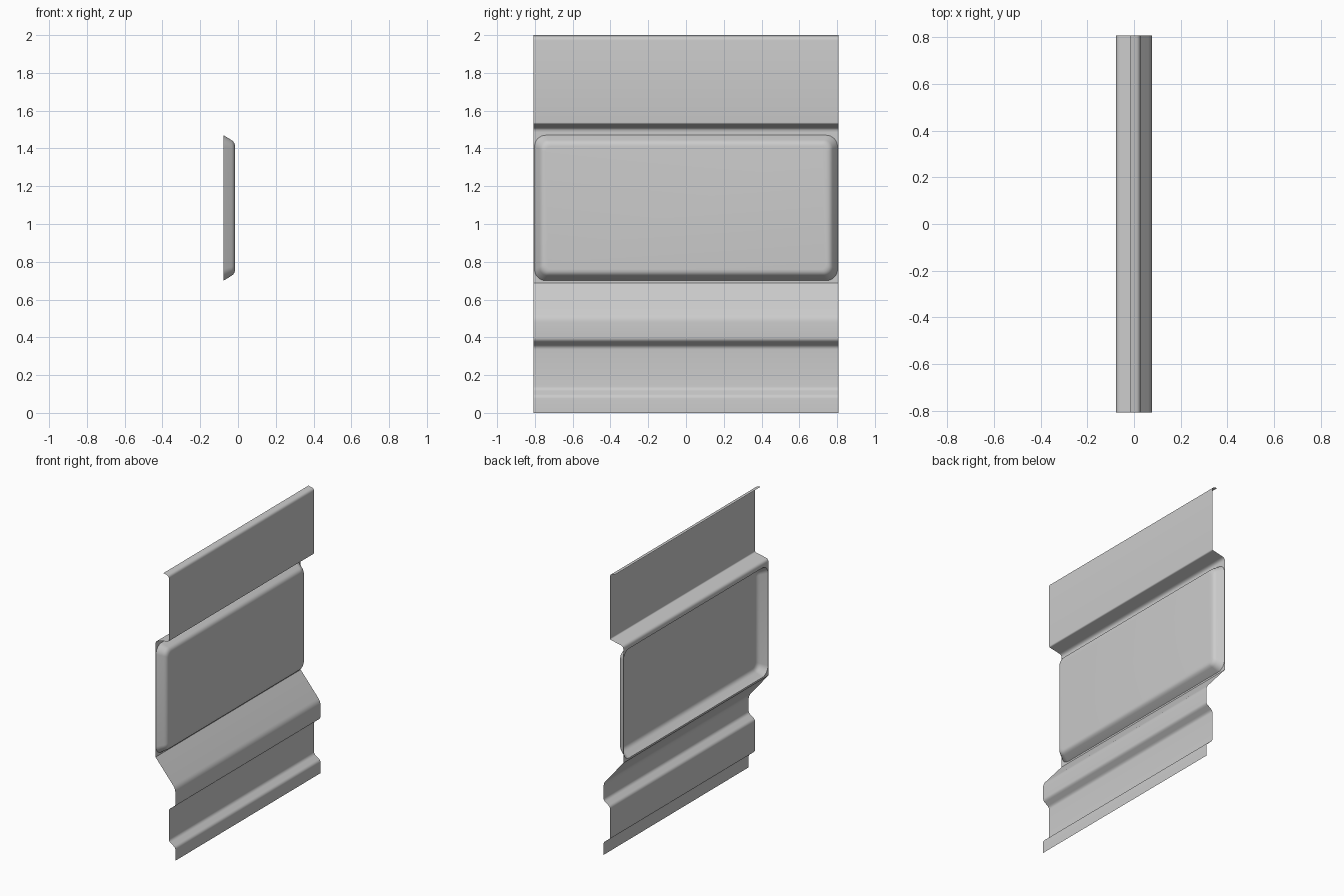
import bpy, bmesh, math
from mathutils import Vector

if "Cube" in bpy.data.objects:
    bpy.data.objects.remove(bpy.data.objects["Cube"])

HALF_Y = 0.807
BACK = -0.077      # plane of the panel rim
FRONT = 0.077      # foremost plane
MID = 0.027        # plane of the upper and lower fascia


def fillet(points, steps=4):
    """Round an (x, z, radius) polyline into a list of (x, z)."""
    out = []
    for i, (x, z, r) in enumerate(points):
        p = Vector((x, z))
        if r == 0:
            out.append(p)
            continue
        a = p + (Vector(points[i - 1][:2]) - p).normalized() * r
        b = p + (Vector(points[i + 1][:2]) - p).normalized() * r
        for k in range(steps + 1):
            t = k / steps
            out.append(a * (1 - t) ** 2 + p * 2 * t * (1 - t) + b * t * t)
    return out


def finish(bm, name):
    bmesh.ops.remove_doubles(bm, verts=bm.verts, dist=1e-5)
    me = bpy.data.meshes.new(name)
    bm.to_mesh(me)
    bm.free()
    ob = bpy.data.objects.new(name, me)
    bpy.context.collection.objects.link(ob)
    bpy.ops.object.select_all(action='DESELECT')
    ob.select_set(True)
    bpy.context.view_layer.objects.active = ob
    bpy.ops.object.shade_smooth_by_angle(angle=math.radians(25))
    return ob


def extruded_sheet(name, points):
    """Single-skin sheet: profile (top to bottom) swept along y."""
    bm = bmesh.new()
    rows = [[bm.verts.new((p.x, y, p.y)) for y in (-HALF_Y, HALF_Y)]
            for p in fillet(points)]
    for a, b in zip(rows, rows[1:]):
        bm.faces.new((a[0], b[0], b[1], a[1]))
    return finish(bm, name)


def rounded_ring(bm, x, hy, z0, z1, r, seg=8):
    """Rounded rectangle of vertices in the y-z plane."""
    corners = [(hy - r, z1 - r, 0), (-hy + r, z1 - r, 90),
               (-hy + r, z0 + r, 180), (hy - r, z0 + r, 270)]
    ring = []
    for cy, cz, start in corners:
        for k in range(seg + 1):
            a = math.radians(start + 90 * k / seg)
            ring.append(bm.verts.new((x, cy + r * math.cos(a), cz + r * math.sin(a))))
    return ring


# Upper fascia with rolled top lip and stepped shelf back to the panel
extruded_sheet("upper_fascia", [
    (-0.016, 2.0, 0), (MID, 1.99, 0.018), (MID, 1.53, 0.008),
    (BACK, 1.508, 0.02), (BACK, 1.485, 0)])

# Lower fascia: sloped ledge, step in, recessed band, step out, skirt
extruded_sheet("lower_fascia", [
    (BACK, 0.688, 0), (FRONT, 0.505, 0.025), (FRONT, 0.385, 0.015),
    (MID, 0.35, 0.015), (MID, 0.125, 0.015), (FRONT, 0.09, 0.015),
    (FRONT, 0, 0)])

# Flat rim (square outside, rounded hole)
bm = bmesh.new()


def loft(rings):
    for a, b in zip(rings, rings[1:]):
        n = len(a)
        for i in range(n):
            j = (i + 1) % n
            bm.faces.new((a[i], a[j], b[j], b[i]))


Z0, Z1, HY = 0.70, 1.47, 0.802
loft([rounded_ring(bm, BACK, HALF_Y, 0.688, 1.485, 0),
      rounded_ring(bm, BACK, HY, Z0, Z1, 0.06)])
finish(bm, "panel_rim")

# Embossed panel: sloped walls, soft shoulder, flat face
bm = bmesh.new()
shoulder = fillet([(BACK, 0, 0), (-0.016, 0.037, 0.022), (-0.016, 0.07, 0)])[:-1]
rings = [rounded_ring(bm, p.x, HY - p.y, Z0 + p.y, Z1 - p.y, 0.06 - p.y * 0.5)
         for p in shoulder]
loft(rings)
bm.faces.new(rings[-1])
finish(bm, "embossed_panel")
